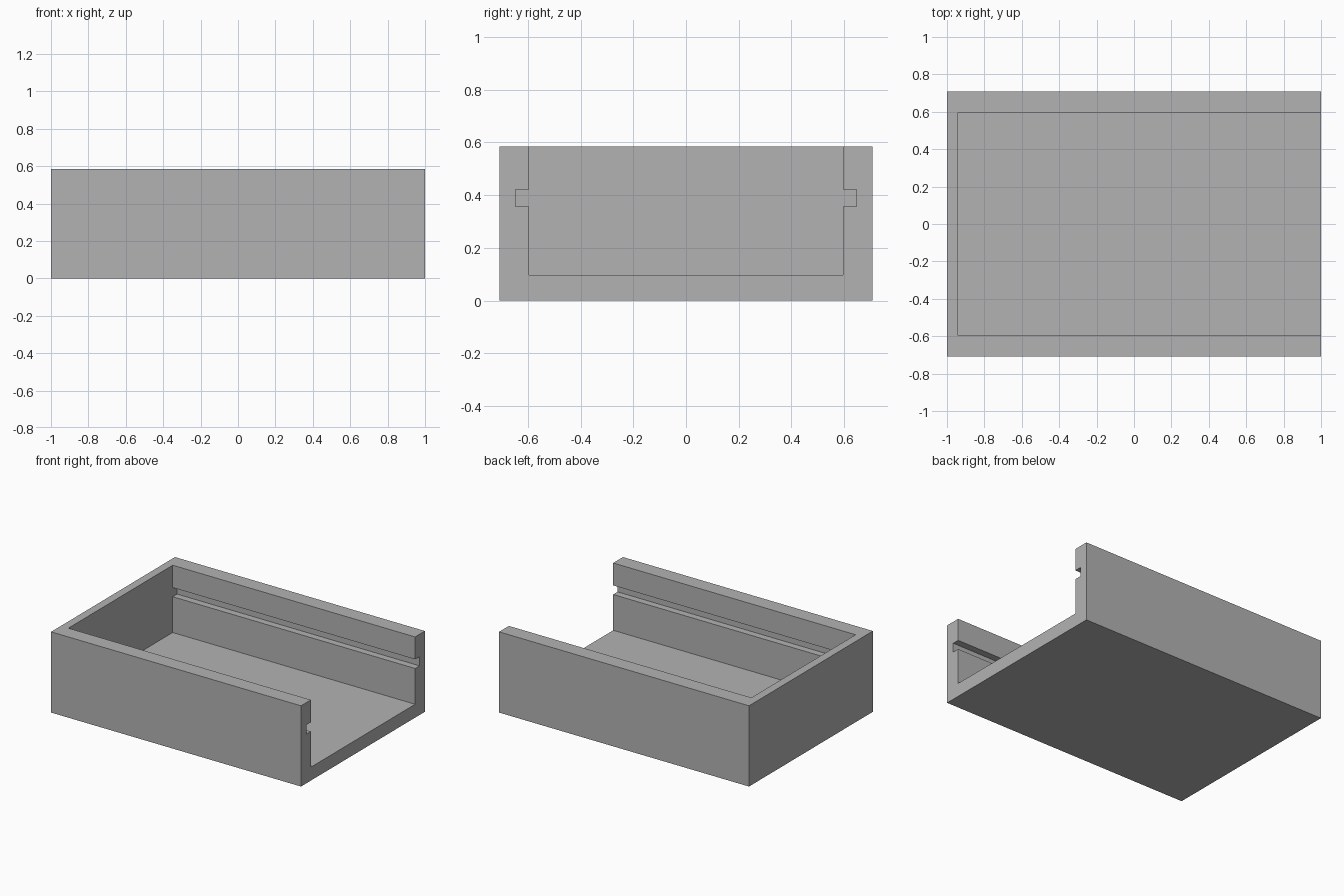
import bpy
import bmesh

if "Cube" in bpy.data.objects:
    bpy.data.objects.remove(bpy.data.objects["Cube"])

W, D, H = 2.0, 1.416, 0.584        # outer size
WALL_X, HALF_Y, FLOOR = -0.94, 0.596, 0.097   # inner faces of the tray
SLOT_Y, SLOT_LOW, SLOT_HIGH = 0.646, 0.356, 0.422

grey = bpy.data.materials.new("plain grey")
grey.diffuse_color = (0.45, 0.45, 0.45, 1)
grey.use_nodes = True
grey.node_tree.nodes["Principled BSDF"].inputs["Base Color"].default_value = grey.diffuse_color


def extrude_x(name, profile, x0, x1):
    """Solid made by sweeping a (y, z) profile along x."""
    bm = bmesh.new()
    face = bm.faces.new([bm.verts.new((x0, y, z)) for y, z in profile])
    swept = bmesh.ops.extrude_face_region(bm, geom=[face])["geom"]
    verts = [v for v in swept if isinstance(v, bmesh.types.BMVert)]
    bmesh.ops.translate(bm, verts=verts, vec=(x1 - x0, 0, 0))
    bmesh.ops.recalc_face_normals(bm, faces=bm.faces)
    mesh = bpy.data.meshes.new(name)
    bm.to_mesh(mesh)
    bm.free()
    mesh.materials.append(grey)
    obj = bpy.data.objects.new(name, mesh)
    bpy.context.collection.objects.link(obj)
    return obj


# Solid block of the tray
tray = extrude_x("open_tray", [(-D / 2, 0), (D / 2, 0), (D / 2, H), (-D / 2, H)],
                 -W / 2, W / 2)

# Cavity with a lid slot in both side walls, open at the top and the right end
half = [(HALF_Y, FLOOR), (HALF_Y, SLOT_LOW), (SLOT_Y, SLOT_LOW),
        (SLOT_Y, SLOT_HIGH), (HALF_Y, SLOT_HIGH), (HALF_Y, H + 0.2)]
cavity = extrude_x("cavity_cutter", half + [(-y, z) for y, z in reversed(half)],
                   WALL_X, W / 2 + 0.2)
cavity.hide_render = True
cavity.hide_viewport = True

cut = tray.modifiers.new("cavity", 'BOOLEAN')
cut.operation = 'DIFFERENCE'
cut.solver = 'EXACT'
cut.object = cavity
